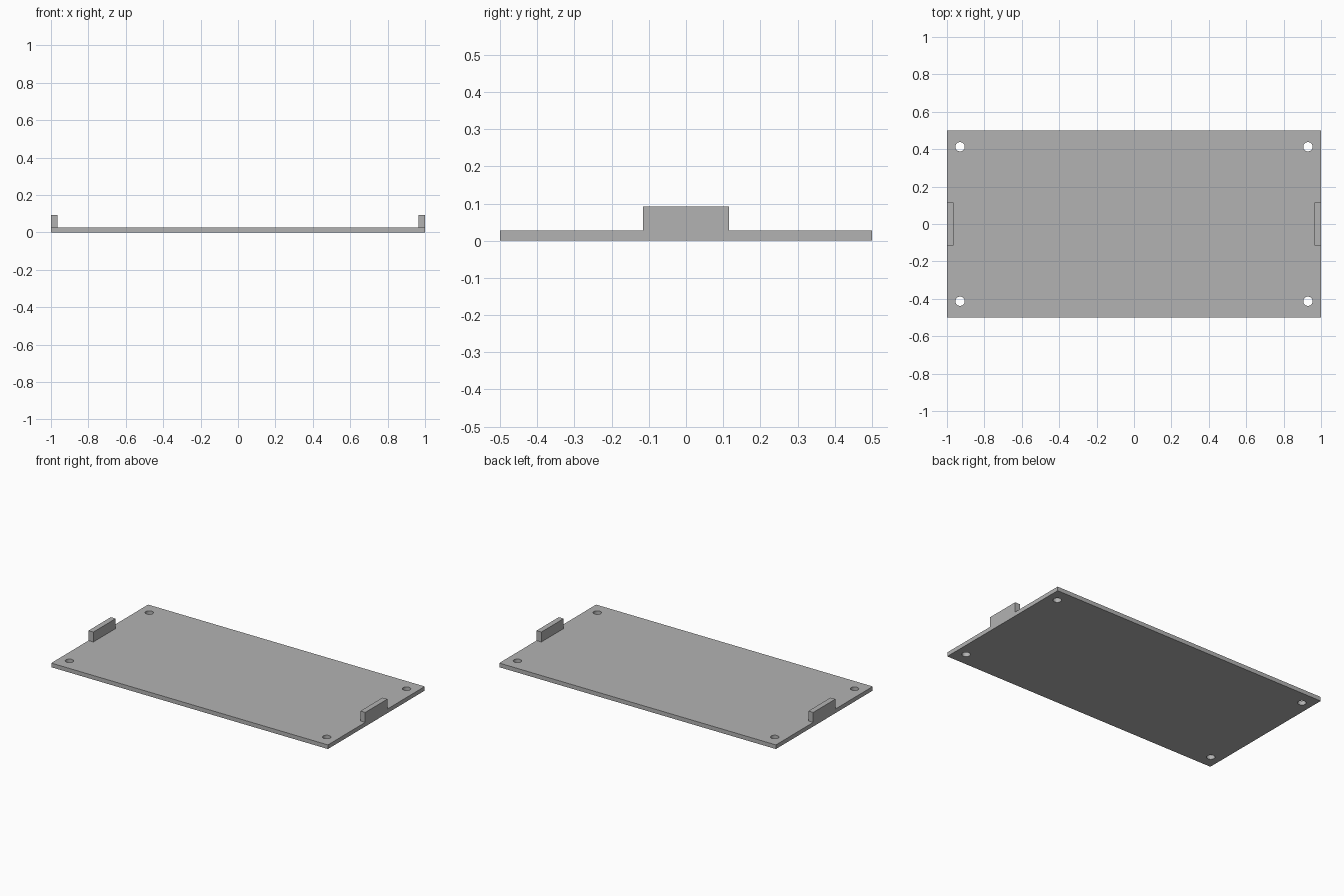
import bpy

if "Cube" in bpy.data.objects:
    bpy.data.objects.remove(bpy.data.objects["Cube"], do_unlink=True)

PLATE_T = 0.027
TAB_W, TAB_D, TAB_TOP = 0.035, 0.23, 0.092
HOLE_X, HOLE_Y, HOLE_R = 0.93, 0.413, 0.025

grey = bpy.data.materials.new("plain grey")
grey.use_nodes = True
colour = (0.45, 0.45, 0.45, 1)
grey.diffuse_color = colour
grey.node_tree.nodes["Principled BSDF"].inputs["Base Color"].default_value = colour


def box(name, size, centre):
    bpy.ops.mesh.primitive_cube_add(size=1, location=centre)
    ob = bpy.context.object
    ob.name = name
    ob.scale = size
    bpy.ops.object.transform_apply(location=False, rotation=False, scale=True)
    ob.data.materials.append(grey)
    return ob


# Flat base plate
plate = box("base_plate", (2, 1, PLATE_T), (0, 0, PLATE_T / 2))

# Mounting holes, one near each corner
for sx in (-1, 1):
    for sy in (-1, 1):
        bpy.ops.mesh.primitive_cylinder_add(
            vertices=32, radius=HOLE_R, depth=0.2,
            location=(sx * HOLE_X, sy * HOLE_Y, PLATE_T / 2))
        cutter = bpy.context.object
        cutter.name = "hole_cutter"
        cutter.data.materials.append(grey)
        cut = plate.modifiers.new("mounting_hole", "BOOLEAN")
        cut.operation = "DIFFERENCE"
        cut.solver = "EXACT"
        cut.object = cutter
        bpy.context.view_layer.objects.active = plate
        bpy.ops.object.modifier_apply(modifier=cut.name)
        bpy.data.objects.remove(cutter, do_unlink=True)

# Smooth hole walls, crisp plate edges
bpy.ops.object.select_all(action="DESELECT")
plate.select_set(True)
bpy.context.view_layer.objects.active = plate
bpy.ops.object.shade_smooth_by_angle()

# Upright tabs at the middle of the short edges
for name, side in (("left_tab", 1), ("right_tab", -1)):
    box(name, (TAB_W, TAB_D, TAB_TOP - PLATE_T),
        (side * (1 - TAB_W / 2), 0, (TAB_TOP + PLATE_T) / 2))
